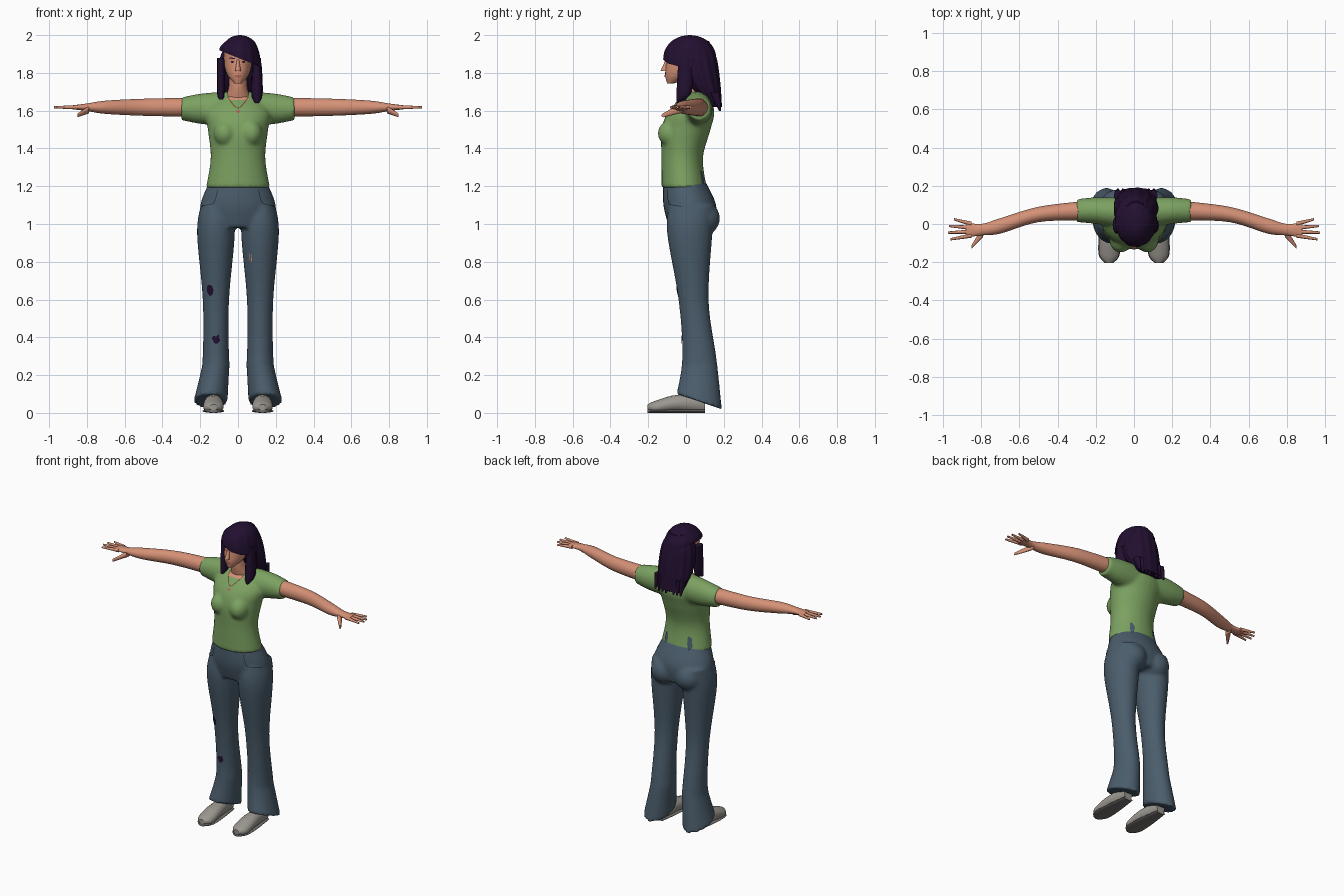
import bpy, bmesh, math, random
from mathutils import Matrix, Vector

random.seed(4)
cube = bpy.data.objects.get("Cube")
if cube:
    bpy.data.objects.remove(cube, do_unlink=True)


def material(name, red, green, blue):
    mat = bpy.data.materials.new(name)
    mat.use_nodes = True
    mat.diffuse_color = (red, green, blue, 1)
    shader = mat.node_tree.nodes["Principled BSDF"]
    shader.inputs["Base Color"].default_value = mat.diffuse_color
    return mat


GREEN = material("green cotton", .2, .36, .12)
DENIM = material("blue denim", .07, .11, .15)
SEAM = material("dark seam", .02, .04, .06)
SKIN = material("skin", .66, .28, .18)
HAIR = material("dark purple hair", .016, .005, .03)
SHOE = material("grey shoe", .33, .31, .28)
SOLE = material("sole", .17, .16, .15)
LIP = material("lip", .45, .13, .1)
BEAD = material("brown bead", .16, .07, .03)
SIDES = (("left", 1), ("right", -1))


def spline(rows, position):
    # Smooth blend between neighbouring rows of numbers
    index = min(int(position), len(rows) - 2)
    f = position - index
    last = len(rows) - 1
    before, start, end, after = (rows[max(0, min(last, index + step))] for step in (-1, 0, 1, 2))
    return [q + f / 2 * (r - p + f * (2 * p - 5 * q + 4 * r - s + f * (3 * (q - r) + s - p)))
            for p, q, r, s in zip(before, start, end, after)]


def loft(bm, rows, axis="Z", base=0, side=1, segments=28, ripple=0, warp=None):
    # Each row: place along the axis, centre, two radii; base is the other centre
    steps = 6
    rings = []
    for step in range((len(rows) - 1) * steps + 1):
        along, centre, wide, deep = spline(rows, step / steps)
        ring = []
        for k in range(segments):
            angle = math.tau * k / segments
            wave = 1 + ripple * math.cos(13 * angle)
            u, v = wide * wave * math.cos(angle), deep * wave * math.sin(angle)
            if axis == "Z":
                point = (base + u, centre + v, along)
            elif axis == "X":
                point = (along, centre + u, base + v)
            else:
                point = (base + u, along, centre + v)
            if warp:
                point = warp(*point)
            ring.append(bm.verts.new((point[0] * side, point[1], point[2])))
        rings.append(ring)
    for low, high in zip(rings, rings[1:]):
        for k in range(segments):
            bm.faces.new((low[k], low[k - 1], high[k - 1], high[k]))
    bm.faces.new(rings[0])
    bm.faces.new(rings[-1])


def ball(bm, centre, size):
    matrix = Matrix.Translation(centre) @ Matrix.Diagonal(size).to_4x4()
    bmesh.ops.create_uvsphere(bm, u_segments=20, v_segments=12, radius=1, matrix=matrix)


def finish(bm, name, mat, blend=False):
    bmesh.ops.recalc_face_normals(bm, faces=bm.faces)
    mesh = bpy.data.meshes.new(name)
    bm.to_mesh(mesh)
    bm.free()
    mesh.materials.append(mat)
    mesh.shade_smooth()
    mesh.set_sharp_from_angle(angle=math.radians(50))
    obj = bpy.data.objects.new(name, mesh)
    bpy.context.collection.objects.link(obj)
    if blend:
        remesh = obj.modifiers.new("blend", "REMESH")
        remesh.mode = "VOXEL"
        remesh.voxel_size = .011
        remesh.use_smooth_shade = True
        relax = obj.modifiers.new("relax", "SMOOTH")
        relax.iterations = 4
    return obj


def stick(obj, target):
    wrap = obj.modifiers.new("stick", "SHRINKWRAP")
    wrap.target = target
    wrap.wrap_mode = "ABOVE_SURFACE"
    wrap.offset = .004


def spot(name, centre, wide, tall, target, mat, jag=0):
    # Thin round patch laid on a surface
    bm = bmesh.new()
    bmesh.ops.create_circle(bm, cap_ends=True, cap_tris=True, segments=16, radius=1)
    for vert in bm.verts:
        size = 1 + random.uniform(-jag, jag)
        vert.co = Vector(centre) + size * Vector((vert.co.x * wide, 0, vert.co.y * tall))
    bmesh.ops.subdivide_edges(bm, edges=bm.edges, cuts=2, use_grid_fill=True)
    stick(finish(bm, name, mat), target)


def ribbon(name, points, width, target, mat):
    # Thin strip along a path laid on a surface
    bm = bmesh.new()
    steps = 8
    count = (len(points) - 1) * steps
    path = [Vector(spline(points, step / steps)) for step in range(count + 1)]
    previous = None
    for step, point in enumerate(path):
        run = path[min(step + 1, count)] - path[max(step - 1, 0)]
        offset = Vector((-run.z, 0, run.x)).normalized() * width / 2
        pair = (bm.verts.new(point - offset), bm.verts.new(point + offset))
        if previous:
            bm.faces.new((previous[0], pair[0], pair[1], previous[1]))
        previous = pair
    stick(finish(bm, name, mat), target)


# Jeans: hips, seat and flared legs with a hem lower at the back
def flare(x, y, z):
    amount = max(0, min(1, (.25 - z) / .2))
    return x + .03 * amount, y, z - .36 * (y - .07) * amount


bm = bmesh.new()
loft(bm, [(.98, .03, .19, .12), (1.1, .02, .2, .14), (1.23, -.01, .15, .11)])
for label, s in SIDES:
    ball(bm, (s * .09, .09, 1.03), (.09, .09, .09))
    loft(bm, [(1.1, .03, .08, .12), (.95, .02, .1, .12), (.6, .04, .07, .08),
              (.3, .07, .07, .09), (.06, .07, .09, .12)], base=.117, side=s, warp=flare)
jeans = finish(bm, "jeans", DENIM, blend=True)

# Shirt: torso, bust and short sleeves
bm = bmesh.new()
loft(bm, [(1.19, -.01, .17, .12), (1.35, -.02, .145, .11), (1.5, 0, .16, .13),
          (1.6, .03, .17, .12), (1.7, .06, .08, .05)])
for label, s in SIDES:
    ball(bm, (s * .07, -.08, 1.48), (.06, .07, .07))
    loft(bm, [(.08, .06, .08, .09), (.2, .07, .07, .08), (.3, .07, .06, .06)], "X", 1.61, s)
shirt = finish(bm, "shirt", GREEN, blend=True)


# Arms with hand, four fingers and thumb
def droop(x, y, z):
    return x, y, z - (x - .78) / 2


for label, s in SIDES:
    bm = bmesh.new()
    loft(bm, [(.26, .07, .05, .05), (.5, .05, .04, .045), (.7, -.01, .04, .035),
              (.8, -.03, .03, .02), (.88, -.03, .04, .01)], "X", 1.618, s)
    for i in range(4):
        reach = .975 - .01 * (i - 1.2) ** 2
        loft(bm, [(.85, .02 * i - .06, .012, .012), (reach, .035 * i - .08, .006, .006)],
             "X", 1.618, s, segments=10)
    loft(bm, [(.79, -.04, .03, .02), (.85, -.12, .01, .01)], "X", 1.61, s, warp=droop)
    finish(bm, label + "_arm", SKIN)

# Neck and head with nose
bm = bmesh.new()
loft(bm, [(1.64, .05, .08, .07), (1.72, .02, .05, .06), (1.8, .02, .05, .06)])
finish(bm, "neck", SKIN)
bm = bmesh.new()
loft(bm, [(1.745, -.08, .02, .02), (1.79, -.03, .057, .08), (1.86, .01, .075, .115),
          (1.93, .02, .07, .12), (1.98, .03, .04, .06)])
loft(bm, [(1.87, -.1, .006, .008), (1.81, -.115, .015, .02)], segments=12)
head = finish(bm, "head", SKIN)
for label, s in SIDES:
    spot(label + "_eye", (s * .032, -.1, 1.858), .013, .005, head, HAIR)
    ribbon(label + "_brow", [(s * .015, -.1, 1.876), (s * .05, -.09, 1.88)], .006, head, HAIR)
spot("mouth", (0, -.11, 1.783), .02, .007, head, LIP)


# Hair: swept fringe dome, long back, side locks and loose tips
def sweep(x, y, z):
    return x, y, z - .42 * x * max(0, min(1, (1.965 - z) / .09))


bm = bmesh.new()
dome = [(math.sin(a * .3), math.cos(a * .3)) for a in range(6)]
loft(bm, [(1.88 + .12 * up, .02, .11 * out, .14 * out) for up, out in dome],
     base=.01, segments=78, ripple=.012, warp=sweep)
finish(bm, "hair_fringe", HAIR)
bm = bmesh.new()
loft(bm, [(1.97, .05, .06, .07), (1.88, .06, .105, .1), (1.75, .09, .115, .09),
          (1.62, .16, .09, .03)], base=.01, segments=78, ripple=.025)
finish(bm, "hair_back", HAIR)
bm = bmesh.new()
for low, thick, s in ((1.64, .03, 1), (1.66, .02, -1)):
    loft(bm, [(1.88, 0, .02, .04), (1.7, -.01, thick, .04), (low, -.04, .01, .01)],
         base=.13 - thick if s > 0 else .09, side=s, ripple=.05)
for i in range(8):
    low = random.uniform(1.595, 1.615)
    loft(bm, [(1.7, .15, .02, .03), (low, .18, .006, .006)], base=.027 * i - .085, segments=10)
finish(bm, "hair_locks", HAIR)


# Shoes with flat soles and laces
def ground(x, y, z):
    return x, y, max(z, .008)


foot = [(-.203, .03, .02, .015), (-.16, .03, .052, .035), (-.05, .05, .05, .045), (.1, .05, .03, .05)]
for label, s in SIDES:
    bm = bmesh.new()
    loft(bm, foot, "Y", .13, s, warp=ground)
    shoe = finish(bm, label + "_shoe", SHOE)
    bm = bmesh.new()
    loft(bm, [(along, .01, wide + .003, .01) for along, up, wide, tall in foot], "Y", .13, s)
    finish(bm, label + "_sole", SOLE)
    for y in (-.1, -.075):
        ribbon(label + "_lace", [(s * .11, y, .09), (s * .15, y, .09)], .008, shoe, SOLE)

# Neckline, necklace and pendant
spot("neckline", (0, -.035, 1.672), .062, .026, shirt, SKIN)
ribbon("necklace", [(-.06, -.02, 1.685), (0, -.08, 1.61), (.06, -.02, 1.685)], .006, shirt, BEAD)
spot("pendant", (0, -.095, 1.595), .011, .012, shirt, LIP)

# Pockets, gaps at the back of the shirt, and rips
for label, s in SIDES:
    ribbon(label + "_pocket", [(s * .11, -.1, 1.18), (s * .13, -.09, 1.11), (s * .185, -.02, 1.09)],
           .006, jeans, SEAM)
    spot(label + "_back_gap", (s * .085, .08, 1.245), .018, .045, shirt, DENIM, jag=.2)
spot("thigh_rip", (-.15, -.04, .65), .021, .03, jeans, HAIR, jag=.1)
spot("shin_rip", (-.115, -.02, .39), .018, .021, jeans, HAIR, jag=.3)
for x in (.063, .076):
    spot("thigh_scratch", (x, -.06, .82), .003, .024, jeans, SKIN)
